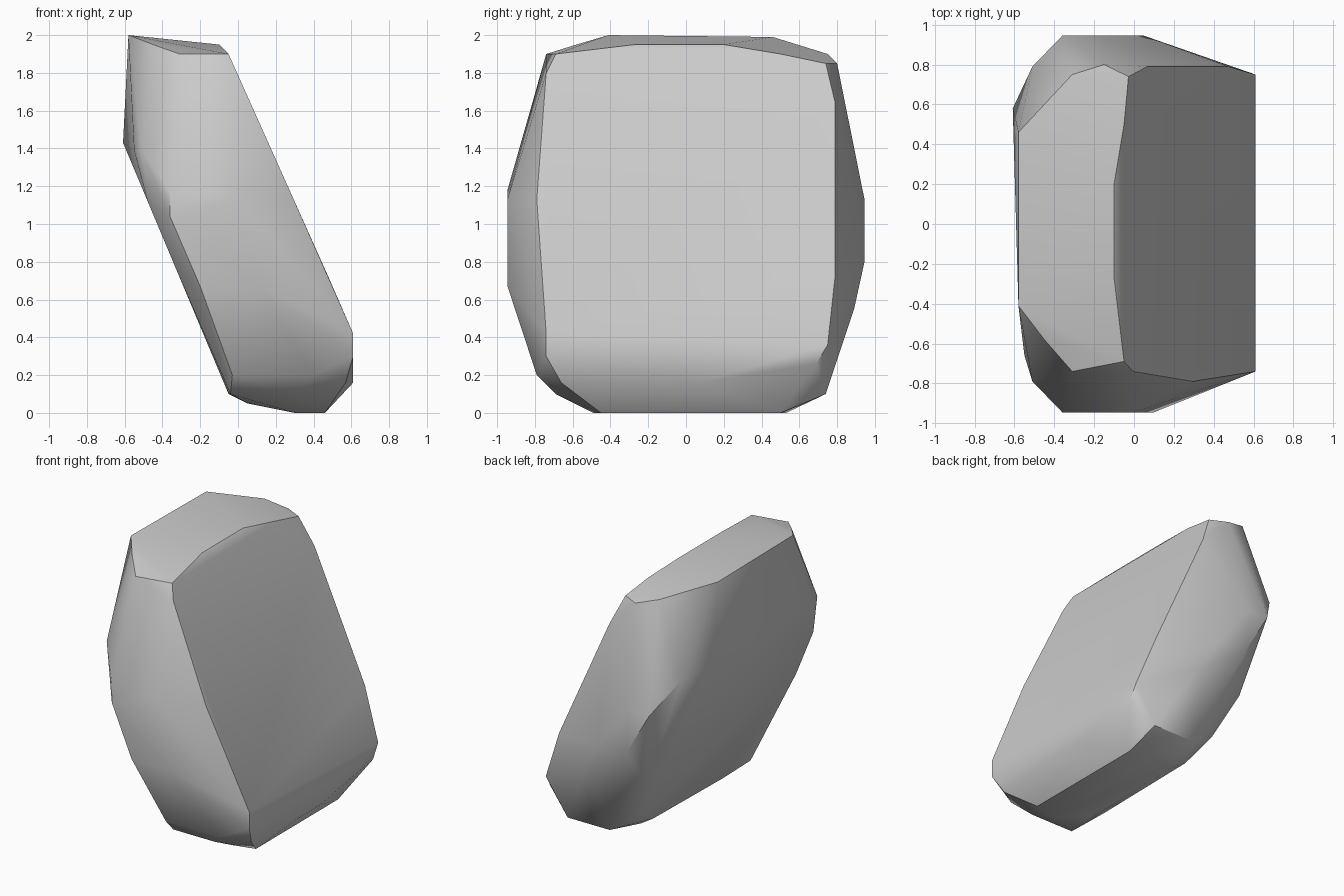
import bpy
import bmesh
from math import radians

# Remove the default cube only
default_cube = bpy.data.objects.get("Cube")
if default_cube is not None:
    bpy.data.objects.remove(default_cube, do_unlink=True)

UNIT = 0.01  # outlines are measured in hundredths


def make_material(name, color):
    """Flat single-colour material for viewport and render."""
    material = bpy.data.materials.new(name)
    material.use_nodes = True
    material.diffuse_color = color
    shader = material.node_tree.nodes.get("Principled BSDF")
    shader.inputs["Base Color"].default_value = color
    shader.inputs["Roughness"].default_value = 0.9
    return material


def upper_slope(outline):
    """Place (y, z) points on the leaning upper plane, cut off at the foot."""
    return [(min(61, -5 + (190 - z) * 0.448), y, z) for y, z in outline]


def under_slope(outline):
    """Place (y, z) points on the leaning underside plane."""
    return [(-5 - (z - 10) * 0.42, y, z) for y, z in outline]


def level(z, outline):
    """Place (x, y) points at one height."""
    return [(x, y, z) for x, y in outline]


def flank(y, outline):
    """Place (x, z) points at one depth."""
    return [(x, y, z) for x, z in outline]


def build_hull(name, points, material, sharp_angle):
    """Wrap the points in a convex skin, smooth except at strong edges."""
    mesh = bpy.data.meshes.new(name)
    bm = bmesh.new()
    for point in points:
        bm.verts.new([value * UNIT for value in point])
    bmesh.ops.convex_hull(bm, input=bm.verts[:])
    loose = [vert for vert in bm.verts if not vert.link_faces]
    bmesh.ops.delete(bm, geom=loose, context='VERTS')
    bmesh.ops.dissolve_limit(bm, angle_limit=radians(1), verts=bm.verts[:],
                             edges=bm.edges[:])
    bmesh.ops.recalc_face_normals(bm, faces=bm.faces[:])
    for face in bm.faces:
        face.smooth = True
    for edge in bm.edges:
        edge.smooth = edge.calc_face_angle(0) < sharp_angle
    bm.to_mesh(mesh)
    bm.free()
    mesh.materials.append(material)
    obj = bpy.data.objects.new(name, mesh)
    bpy.context.collection.objects.link(obj)
    return obj


# Broad upper face, leaning back toward the top
upper_face = upper_slope([
    (-69, 190), (-74, 180), (-79, 113), (-74, 42), (-74, 30),
    (-18, 16), (7, 16), (69, 26), (75, 36), (79, 73), (79, 164), (74, 185),
])

# Broad underside, nearly parallel to the upper face
underside = under_slope([
    (-36, 10), (46, 12), (67, 25), (80, 55), (58, 143), (-79, 112), (-80, 77),
])
underside += [(-51, 79, 137), (-51, -79, 139), (-55, -66, 139)]

# Top cap: a raised ridge dropping to rounded ends
top_cap = level(200, [(-58, -41)]) + level(199, [(-58, 46)])
top_cap += level(195, [(-10, -27), (-10, 20), (-45, -58)])
top_cap += level(190, [(-31, -74), (-31, 75), (-5, 50)])
top_cap += level(185, [(-15, 80)])

# Bulging flanks at the front and back
front_flank = flank(-94.5, [(-36, 118), (-36, 104), (-20, 67), (0, 113), (10, 67)])
front_flank += flank(-79, [(-3, 20), (40, 20)])
back_flank = flank(94.5, [(-36, 113), (5, 80), (-18, 82), (-20, 113)])
back_flank += flank(89, [(20, 55)])

# Small flat base with chamfered corners
base = level(0, [(30, -49), (46, -45), (46, 50), (30, 53)])
base += level(5, [(5, -40), (5, 45)])
base += level(10, [(-4, -69), (44, 74), (10, 74), (30, -69)])
base += level(16, [(57, -66)])

stone = make_material("stone grey", (0.6, 0.6, 0.6, 1.0))
boulder = build_hull(
    "boulder",
    upper_face + underside + top_cap + front_flank + back_flank + base,
    stone,
    radians(35),
)
